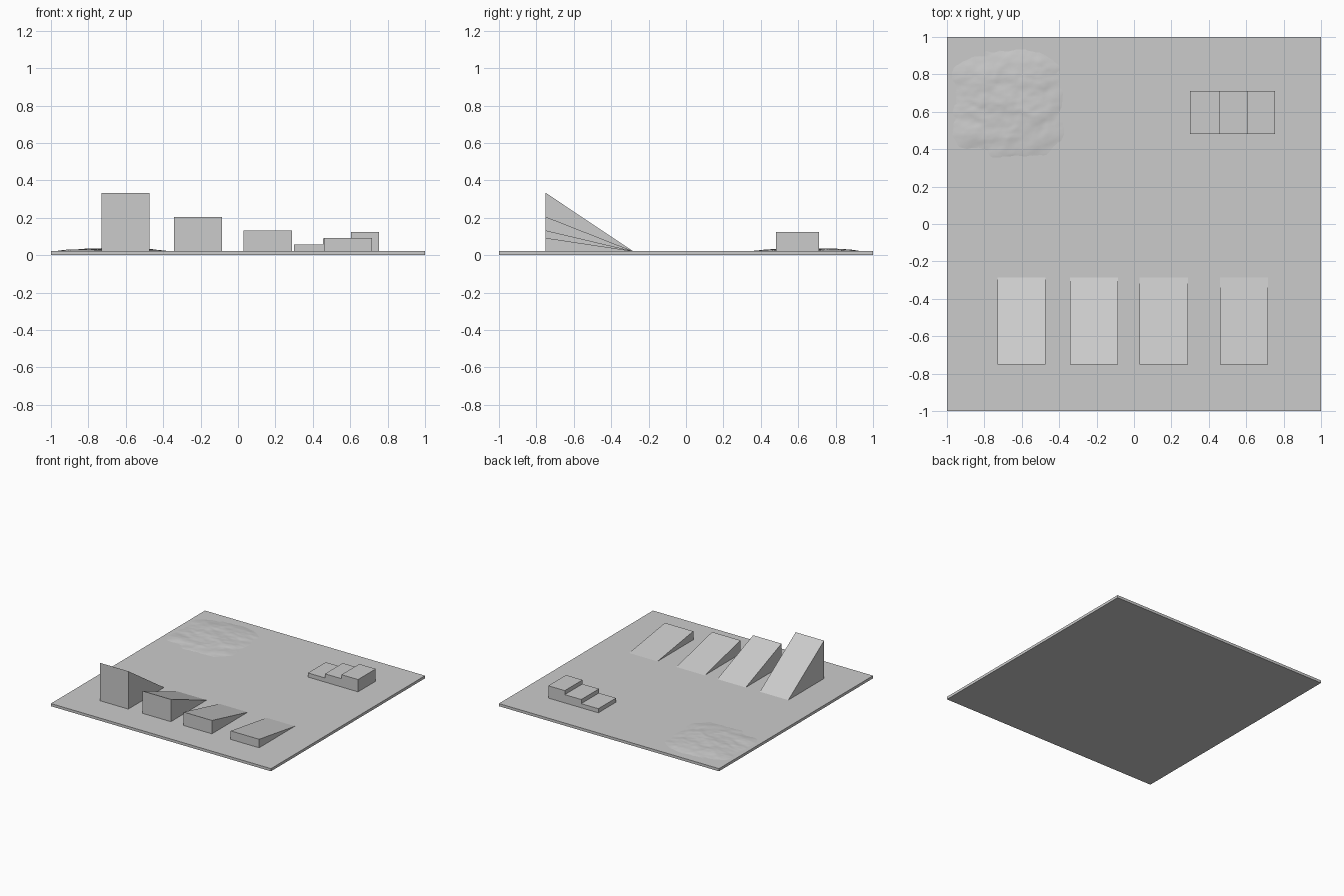
import bpy, bmesh
from mathutils import Vector, noise

if "Cube" in bpy.data.objects:
    bpy.data.objects.remove(bpy.data.objects["Cube"])

TOP = 0.022  # upper face of the base plate


def add_object(name, bm):
    bmesh.ops.recalc_face_normals(bm, faces=bm.faces)
    mesh = bpy.data.meshes.new(name)
    bm.to_mesh(mesh)
    bm.free()
    obj = bpy.data.objects.new(name, mesh)
    bpy.context.collection.objects.link(obj)
    return obj


def prism(name, profile, axis, start, end):
    """Extrude a 2D profile (horizontal, z) along x or y."""
    bm = bmesh.new()
    if axis == 'x':
        pts = [(start, u, z) for u, z in profile]
        move = Vector((end - start, 0, 0))
    else:
        pts = [(u, start, z) for u, z in profile]
        move = Vector((0, end - start, 0))
    face = bm.faces.new([bm.verts.new(p) for p in pts])
    out = bmesh.ops.extrude_face_region(bm, geom=[face])
    verts = [g for g in out['geom'] if isinstance(g, bmesh.types.BMVert)]
    bmesh.ops.translate(bm, verts=verts, vec=move)
    return add_object(name, bm)


# Base plate
prism("base_plate", [(-1, 0), (1, 0), (1, TOP), (-1, TOP)], 'x', -1, 1)

# Four ramps of decreasing steepness
ramps = [(-0.73, 0.333), (-0.343, 0.205), (0.03, 0.132), (0.459, 0.092)]
for i, (x, h) in enumerate(ramps):
    prism(f"ramp_{i + 1}", [(-0.75, TOP), (-0.285, TOP), (-0.75, h)],
          'x', x, x + 0.258)

# Three-step staircase
stairs = [(0.30, TOP), (0.755, TOP), (0.755, 0.123), (0.605, 0.123),
          (0.605, 0.09), (0.455, 0.09), (0.455, 0.056), (0.30, 0.056)]
prism("stairs", stairs, 'y', 0.48, 0.71)

# Rough ground patch: a low rounded mound broken up by noise
CX, CY, HX, HY = -0.67, 0.645, 0.33, 0.31
bm = bmesh.new()
bmesh.ops.create_grid(bm, x_segments=56, y_segments=56, size=1)
for v in bm.verts:
    u, w = v.co.x, v.co.y
    dome = max(0, 1 - abs(u) ** 3) * max(0, 1 - abs(w) ** 3)
    p = Vector((u * 2.2, w * 3.2, 4.7))
    rough = noise.fractal(p, 0.9, 2.0, 4)
    z = 0.017 + 0.017 * dome + 0.006 * rough * (0.4 + 0.6 * dome)
    v.co = (CX + HX * u, CY + HY * w, max(0.008, min(z, 0.04)))
rough_ground = add_object("rough_ground", bm)
rough_ground.data.shade_smooth()
if rough_ground.data.polygons[0].normal.z < 0:
    rough_ground.data.flip_normals()
